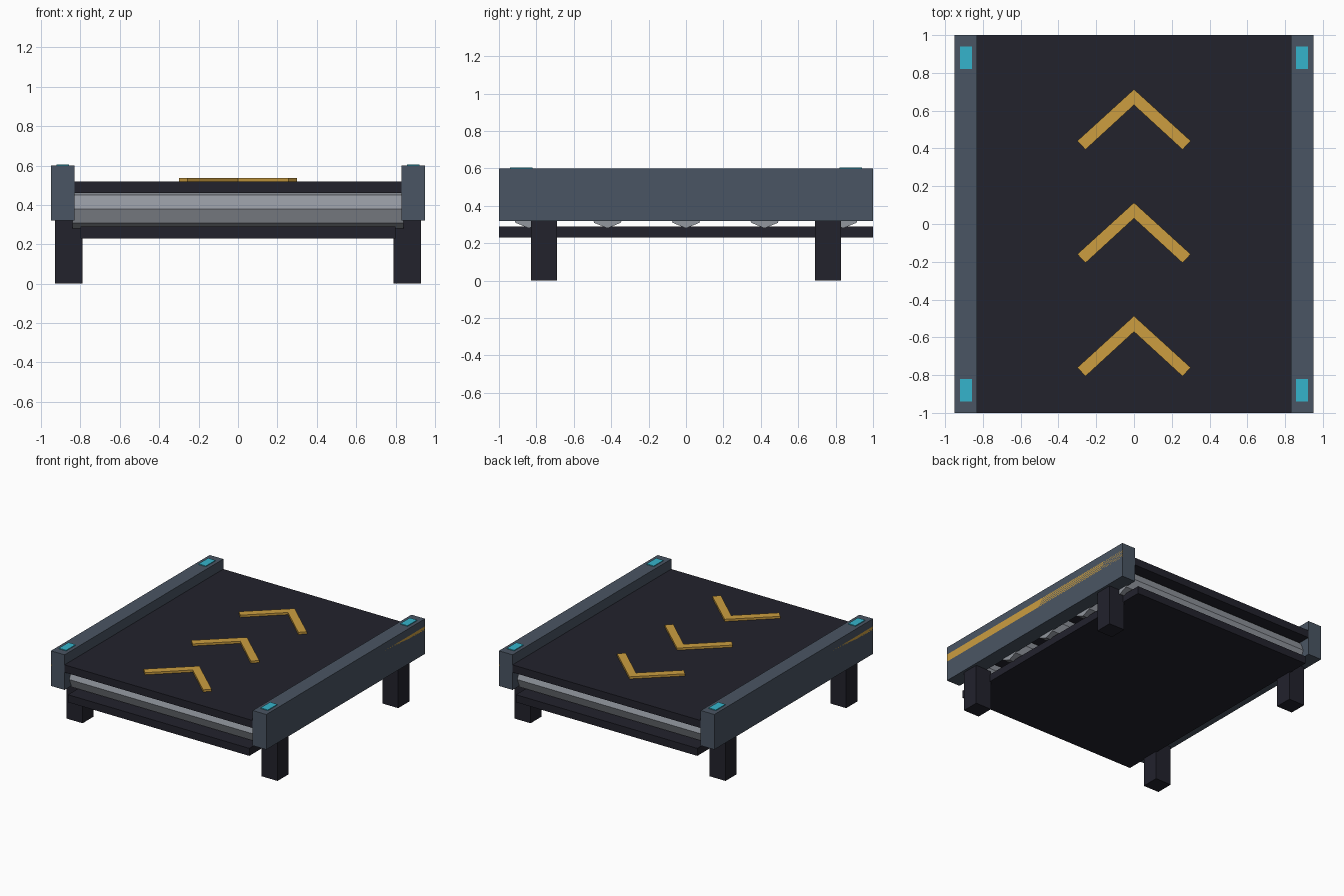
import bpy
import bmesh
import math
from mathutils import Matrix

cube = bpy.data.objects.get("Cube")
if cube:
    bpy.data.objects.remove(cube, do_unlink=True)


def srgb(hex_code):
    """Linear RGBA from a hex colour."""
    vals = [int(hex_code[i:i + 2], 16) / 255 for i in (0, 2, 4)]
    return [v / 12.92 if v <= 0.04045 else ((v + 0.055) / 1.055) ** 2.4 for v in vals] + [1.0]


def material(name, hex_code):
    mat = bpy.data.materials.new(name)
    mat.use_nodes = True
    mat.diffuse_color = srgb(hex_code)
    bsdf = next(n for n in mat.node_tree.nodes if n.type == 'BSDF_PRINCIPLED')
    bsdf.inputs["Base Color"].default_value = srgb(hex_code)
    return mat


RUBBER = material("dark rubber", "22222C")
STEEL = material("blue grey steel", "4A5563")
ROLLER = material("light grey metal", "92979F")
AMBER = material("amber paint", "CC9E40")
CYAN = material("cyan light", "35B4CC")


def finish(name, bm, mat):
    bmesh.ops.recalc_face_normals(bm, faces=bm.faces)
    mesh = bpy.data.meshes.new(name)
    bm.to_mesh(mesh)
    bm.free()
    mesh.materials.append(mat)
    obj = bpy.data.objects.new(name, mesh)
    bpy.context.collection.objects.link(obj)
    return obj


def box(name, x, y, z, mat):
    """Box from (min, max) pairs on each axis."""
    bm = bmesh.new()
    size = [hi - lo for lo, hi in (x, y, z)]
    mid = [(hi + lo) / 2 for lo, hi in (x, y, z)]
    bmesh.ops.create_cube(bm, size=1, matrix=Matrix.Translation(mid) @ Matrix.Diagonal((*size, 1)))
    return finish(name, bm, mat)


def span(a, b, side):
    """Range mirrored to the given side."""
    return tuple(sorted((a * side, b * side)))


# Upper belt and its return run
box("belt_top", (-0.83, 0.83), (-1, 1), (0.46, 0.52), RUBBER)
box("belt_return", (-0.80, 0.80), (-1, 1), (0.23, 0.29), RUBBER)

# Octagonal rollers across the frame
for i in range(5):
    bm = bmesh.new()
    place = Matrix.Translation((0, (i - 2) * 0.42, 0.38)) @ Matrix.Rotation(math.pi / 2, 4, 'Y')
    bmesh.ops.create_cone(bm, cap_ends=True, segments=8, radius1=0.1, radius2=0.1,
                          depth=1.68, matrix=place)
    finish(f"roller_{i + 1}", bm, ROLLER)

# Side rails with flush stripes, corner lights and legs
for side, label in ((1, "left"), (-1, "right")):
    box(f"rail_{label}", span(0.83, 0.95, side), (-1, 1), (0.32, 0.60), STEEL)
    box(f"rail_stripe_{label}", span(0.942, 0.95, side), (-1, 1), (0.48, 0.54), AMBER)
    for end, place in ((-1, "front"), (1, "back")):
        box(f"light_{place}_{label}", span(0.858, 0.922, side), span(0.82, 0.94, end),
            (0.598, 0.606), CYAN)
        box(f"leg_{place}_{label}", span(0.79, 0.93, side), span(0.69, 0.83, end),
            (0, 0.32), RUBBER)

# Direction chevrons raised from the belt
outline = [(0, 0.113), (0.30, -0.16), (0.257, -0.206), (0, 0.03), (-0.257, -0.206), (-0.30, -0.16)]
for i in range(3):
    bm = bmesh.new()
    face = bm.faces.new([bm.verts.new((x, y + (i - 1) * 0.6, 0.515)) for x, y in outline])
    top = bmesh.ops.extrude_face_region(bm, geom=[face])["geom"]
    bmesh.ops.translate(bm, vec=(0, 0, 0.022),
                        verts=[v for v in top if isinstance(v, bmesh.types.BMVert)])
    finish(f"chevron_{i + 1}", bm, AMBER)
